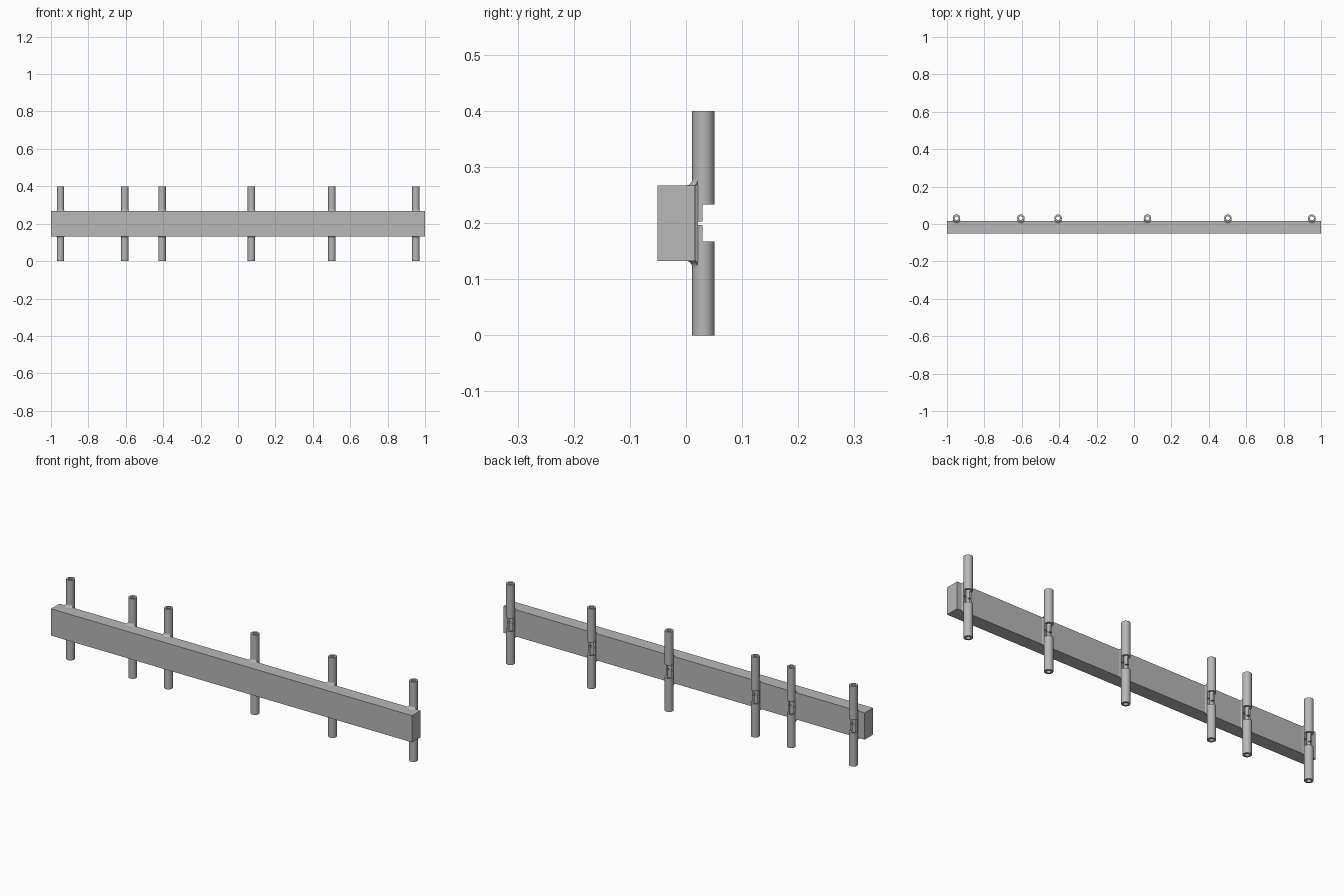
import bpy, bmesh
from math import sin, cos, pi, radians
from mathutils import Matrix

cube = bpy.data.objects.get("Cube")
if cube:
    bpy.data.objects.remove(cube, do_unlink=True)

grey = bpy.data.materials.new("steel grey")
grey.use_nodes = True
colour = (0.48, 0.48, 0.48, 1)
grey.diffuse_color = colour
grey.node_tree.nodes["Principled BSDF"].inputs["Base Color"].default_value = colour

HEIGHT = 0.4
BAR_LOW, BAR_HIGH = 0.133, 0.267
BAR_FRONT, BAR_BACK = -0.051, 0.0156
PIPE_Y, OUTER, BORE = 0.031, 0.02, 0.0105
PIPE_X = (-0.949, -0.605, -0.406, 0.072, 0.502, 0.951)
MID = HEIGHT / 2


def make_object(name, bm):
    bmesh.ops.recalc_face_normals(bm, faces=bm.faces)
    mesh = bpy.data.meshes.new(name)
    bm.to_mesh(mesh)
    bm.free()
    mesh.materials.append(grey)
    obj = bpy.data.objects.new(name, mesh)
    bpy.context.collection.objects.link(obj)
    return obj


def box(name, low, high):
    bm = bmesh.new()
    size = [b - a for a, b in zip(low, high)]
    centre = [(a + b) / 2 for a, b in zip(low, high)]
    bmesh.ops.create_cube(bm, size=1, matrix=Matrix.Translation(centre) @ Matrix.Diagonal((*size, 1)))
    return make_object(name, bm)


def select_only(obj):
    bpy.ops.object.select_all(action='DESELECT')
    obj.select_set(True)
    bpy.context.view_layer.objects.active = obj


def smooth(obj):
    select_only(obj)
    bpy.ops.object.shade_smooth_by_angle(angle=radians(35))


def place_all(obj, name):
    """Repeat one part at every pipe position, sharing its mesh."""
    for i, x in enumerate(PIPE_X):
        part = obj if i == 0 else obj.copy()
        part.name = f"{name}_{i + 1}"
        part.location = (x, PIPE_Y, 0)
        if i:
            bpy.context.collection.objects.link(part)


# Long rectangular bar
box("bar", (-1, BAR_FRONT, BAR_LOW), (1, BAR_BACK, BAR_HIGH))

# Hollow pipe, revolved from its wall section
bm = bmesh.new()
wall = [(BORE, 0), (OUTER, 0), (OUTER, HEIGHT), (BORE, HEIGHT)]
verts = [bm.verts.new((r, 0, z)) for r, z in wall]
edges = [bm.edges.new((verts[i], verts[(i + 1) % 4])) for i in range(4)]
bmesh.ops.spin(bm, geom=verts + edges, cent=(0, 0, 0), axis=(0, 0, 1),
               angle=2 * pi, steps=40, use_merge=True)
bmesh.ops.remove_doubles(bm, verts=bm.verts, dist=1e-5)
pipe = make_object("pipe", bm)

# Rear notch and narrow slit cut through the pipe wall
cuts = [box("notch_cutter", (-0.1, -0.002, MID - 0.033), (0.1, 0.1, MID + 0.033)),
        box("slit_cutter", (-0.1, -0.0105, MID - 0.003), (0.1, 0.1, MID + 0.003))]
for cutter in cuts:
    cutter.hide_render = True
    mod = pipe.modifiers.new(cutter.name, 'BOOLEAN')
    mod.operation, mod.solver, mod.object = 'DIFFERENCE', 'EXACT', cutter
    select_only(pipe)
    bpy.ops.object.modifier_apply(modifier=mod.name)
    bpy.data.objects.remove(cutter, do_unlink=True)
smooth(pipe)
place_all(pipe, "pipe")

# Weld fillets: concave skirts on the bar's top and bottom, strips up its back
bm = bmesh.new()
FLARE, STEPS, SPREAD = 0.0115, 6, radians(58)
for edge, up in ((BAR_HIGH, 1), (BAR_LOW, -1)):
    rows = []
    for i in range(17):
        a = -SPREAD + 2 * SPREAD * i / 16
        row = []
        for k in range(STEPS + 1):
            t = pi / 2 * k / STEPS
            r = OUTER + FLARE * (1 - sin(t))
            z = edge + up * FLARE * (1 - cos(t))
            row.append(bm.verts.new((r * sin(a), -r * cos(a), z)))
        row.append(bm.verts.new((OUTER * sin(a), -OUTER * cos(a), edge)))
        rows.append(row)
    for p, q in zip(rows, rows[1:]):
        for k in range(STEPS + 2):
            n = (k + 1) % (STEPS + 2)
            bm.faces.new((p[k], p[n], q[n], q[k]))
    bm.faces.new(rows[0])
    bm.faces.new(rows[-1])

back = BAR_BACK - PIPE_Y
strip = [(0.012, back), (0.023, back), (0.02, back + 0.0008),
         (0.0182, back + 0.0025), (0.0172, back + 0.0055), (0.015, back + 0.004)]
for side in (1, -1):
    base = bm.faces.new([bm.verts.new((side * x, y, BAR_LOW)) for x, y in strip])
    out = bmesh.ops.extrude_face_region(bm, geom=[base], use_keep_orig=True)
    top = [v for v in out["geom"] if isinstance(v, bmesh.types.BMVert)]
    bmesh.ops.translate(bm, verts=top, vec=(0, 0, BAR_HIGH - BAR_LOW))
weld = make_object("weld", bm)
smooth(weld)
place_all(weld, "weld")
